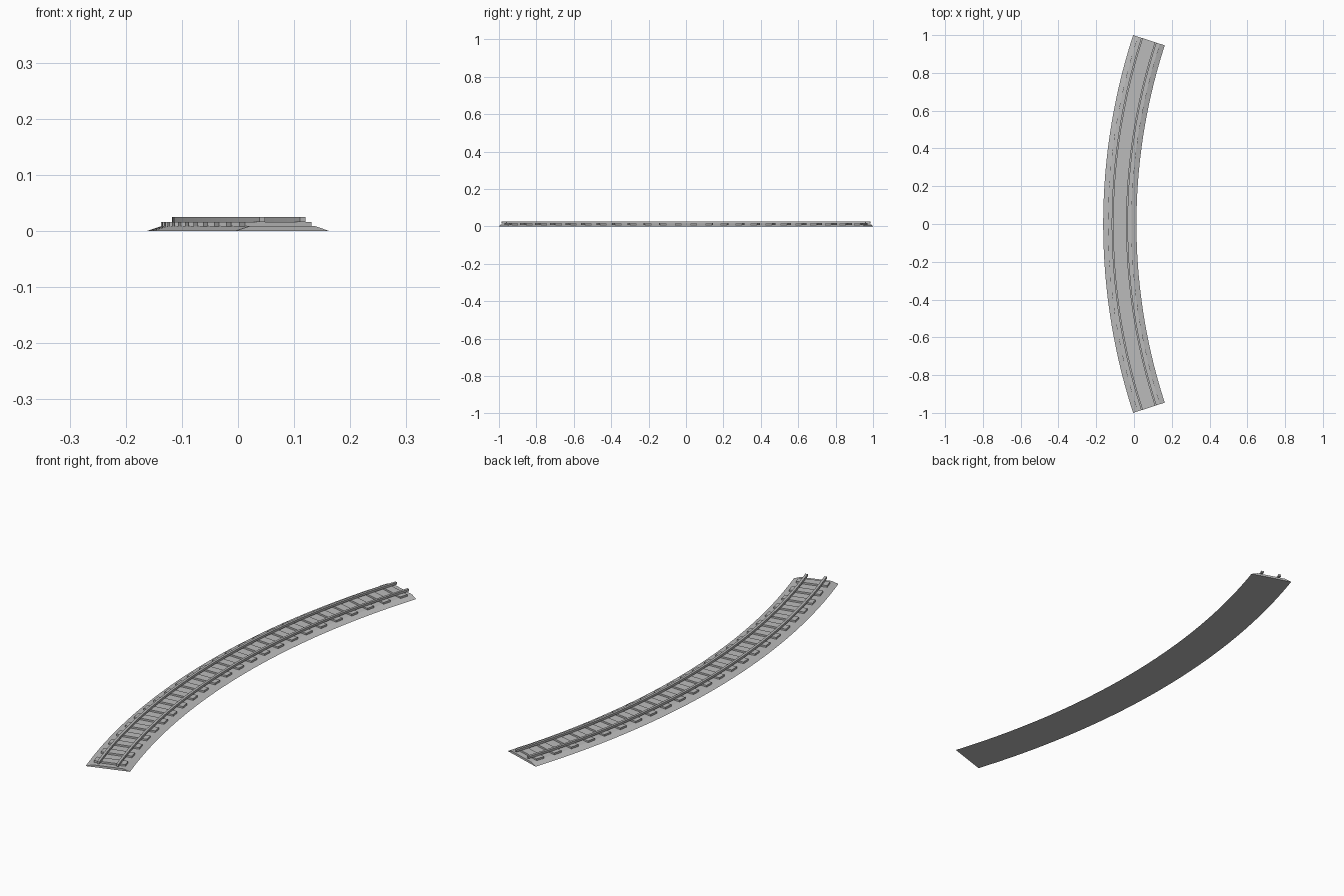
import bpy, bmesh, math

if "Cube" in bpy.data.objects:
    bpy.data.objects.remove(bpy.data.objects["Cube"])

HALF = math.radians(18)            # half of the curve's angle
R = 1 / math.sin(HALF) - 0.088     # centre line radius
CX = R + 0.088 - 0.163             # centre of the curve on x
TIES = 24

grey = bpy.data.materials.new("track grey")
grey.diffuse_color = (0.5, 0.5, 0.5, 1)
grey.use_nodes = True
grey.node_tree.nodes["Principled BSDF"].inputs["Base Color"].default_value = grey.diffuse_color


def sweep(bm, profile, a0, a1, steps):
    """Sweep a closed (radial offset, height) profile along the arc."""
    rings = []
    for i in range(steps + 1):
        a = a0 + (a1 - a0) * i / steps
        rings.append([bm.verts.new((CX - (R + o) * math.cos(a), (R + o) * math.sin(a), z))
                      for o, z in profile])
    n = len(profile)
    for p, q in zip(rings, rings[1:]):
        for j in range(n):
            k = (j + 1) % n
            bm.faces.new((p[j], p[k], q[k], q[j]))
    bm.faces.new(rings[0])
    bm.faces.new(rings[-1][::-1])


def finish(bm, name):
    bmesh.ops.recalc_face_normals(bm, faces=bm.faces)
    mesh = bpy.data.meshes.new(name)
    bm.to_mesh(mesh)
    bm.free()
    mesh.materials.append(grey)
    bpy.context.collection.objects.link(bpy.data.objects.new(name, mesh))


def box(o0, o1, z0, z1):
    return [(o0, z0), (o1, z0), (o1, z1), (o0, z1)]


# Ballast bed with sloping sides
bm = bmesh.new()
sweep(bm, [(-0.088, 0), (0.088, 0), (0.0605, 0.009), (-0.0605, 0.009)], -HALF, HALF, 48)
finish(bm, "ballast_bed")

# Sleepers, evenly spaced along the curve
bm = bmesh.new()
pitch = 2 * HALF / TIES
tie_half = 0.0175 / R
for i in range(TIES):
    a = -HALF + pitch * (i + 0.5)
    sweep(bm, box(-0.0625, 0.0625, 0.006, 0.016), a - tie_half, a + tie_half, 1)
finish(bm, "sleepers")

# Inner and outer rail
for name, side in (("inner_rail", -1), ("outer_rail", 1)):
    bm = bmesh.new()
    sweep(bm, box(side * 0.033, side * 0.043, 0.016, 0.025), -HALF, HALF, 48)
    finish(bm, name)
